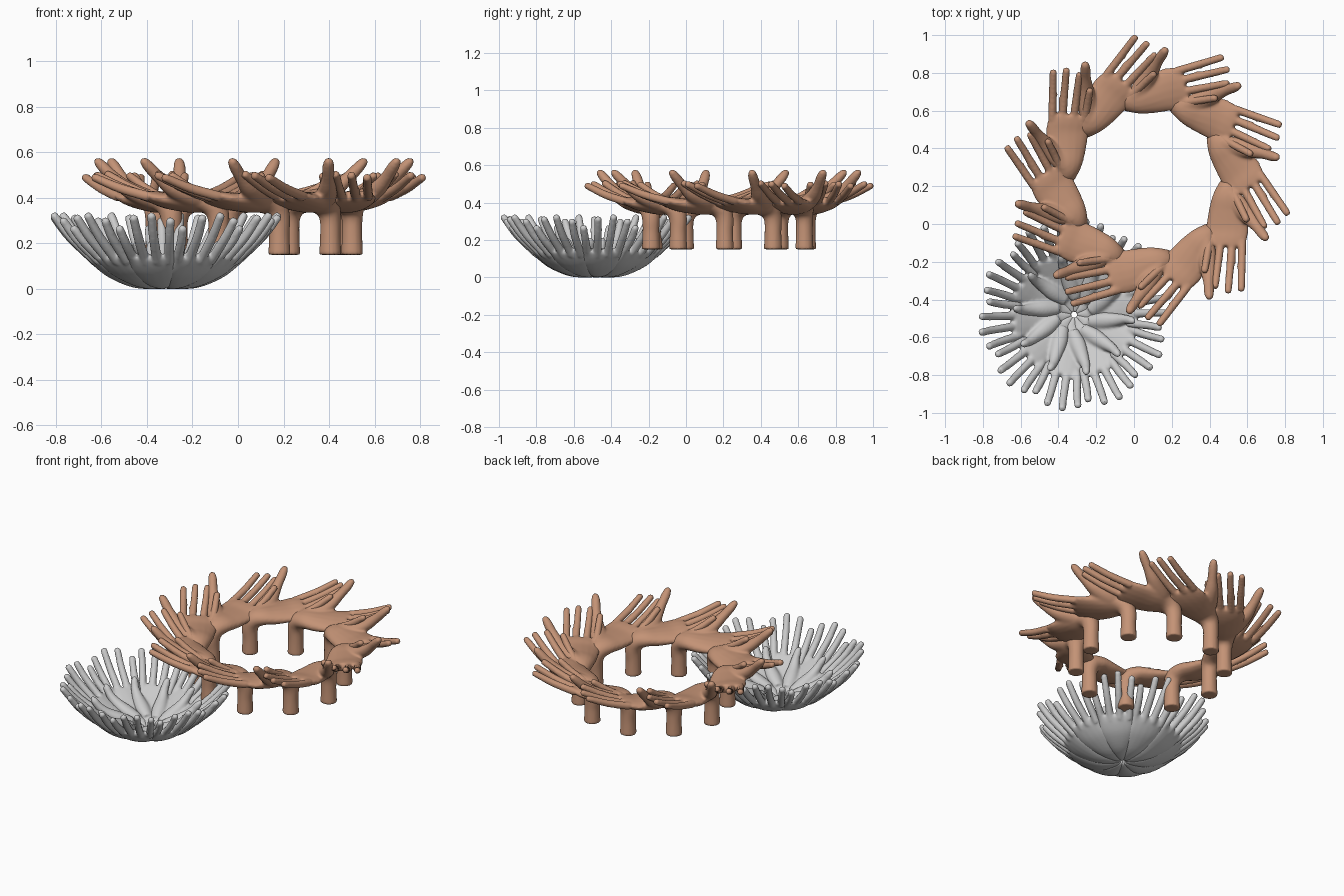
import bpy, bmesh, math
from mathutils import Vector

if "Cube" in bpy.data.objects:
    bpy.data.objects.remove(bpy.data.objects["Cube"])

SIDES = 16


def loft(bm, sections, roll=0.0):
    """Closed elliptical tube; each section is (x, y, z, half width, half thickness)."""
    # Catmull-Rom refinement of the sections
    pts, n = [], len(sections)
    for i in range(n - 1):
        p = [sections[min(max(i + k, 0), n - 1)] for k in (-1, 0, 1, 2)]
        for j in range(5):
            t = j / 5
            pts.append([0.5 * (2 * b + (c - a) * t + (2 * a - 5 * b + 4 * c - d) * t * t
                               + (3 * b - a - 3 * c + d) * t ** 3) for a, b, c, d in zip(*p)])
    pts.append(list(sections[-1]))
    rings = []
    for i, p in enumerate(pts):
        tan = (Vector(pts[min(i + 1, len(pts) - 1)][:3]) - Vector(pts[max(i - 1, 0)][:3])).normalized()
        side = Vector((0, math.cos(roll), math.sin(roll)))
        side = (side - tan * side.dot(tan)).normalized()
        up = tan.cross(side)
        ring = []
        for k in range(SIDES):
            a = 2 * math.pi * k / SIDES
            ring.append(bm.verts.new(Vector(p[:3]) + side * p[3] * math.cos(a) + up * p[4] * math.sin(a)))
        rings.append(ring)
    for a, b in zip(rings, rings[1:]):
        for k in range(SIDES):
            m = (k + 1) % SIDES
            bm.faces.new((a[k], a[m], b[m], b[k]))
    bm.faces.new(rings[0][::-1])
    bm.faces.new(rings[-1])


def finger(bm, base, mid, tip, r):
    """Slim finger with a rounded tip."""
    b, m, t = Vector(base), Vector(mid), Vector(tip)
    d = (t - m).normalized()
    loft(bm, [(*b, r * 1.05, r * 1.1), (*m, r, r), (*(t - d * r), r * .92, r * .88),
              (*(t - d * r * .3), r * .75, r * .7), (*t, r * .3, r * .3)])


def fuse(name, bm, voxel):
    """Merge the overlapping tubes into one smooth skin mesh."""
    bmesh.ops.recalc_face_normals(bm, faces=bm.faces)
    me = bpy.data.meshes.new(name + "_parts")
    bm.to_mesh(me)
    bm.free()
    ob = bpy.data.objects.new(name + "_parts", me)
    bpy.context.collection.objects.link(ob)
    rm = ob.modifiers.new("fuse", 'REMESH')
    rm.mode = 'VOXEL'
    rm.voxel_size = voxel
    sm = ob.modifiers.new("soften", 'SMOOTH')
    sm.factor, sm.iterations = 0.5, 4
    dg = bpy.context.evaluated_depsgraph_get()
    out = bpy.data.meshes.new_from_object(ob.evaluated_get(dg))
    out.name = name
    bpy.data.objects.remove(ob)
    for p in out.polygons:
        p.use_smooth = True
    return out


def place(name, me, loc, rot):
    ob = bpy.data.objects.new(name, me)
    ob.location, ob.rotation_euler = loc, (0, 0, rot)
    bpy.context.collection.objects.link(ob)


# Hand of the ring: upright forearm bending into an upturned palm
bm = bmesh.new()
loft(bm, [(.06, .008, .15, .049, .049), (.06, .008, .24, .045, .045), (.06, .008, .31, .047, .048),
          (.078, .005, .358, .06, .052), (.125, 0, .38, .08, .047), (.2, 0, .38, .10, .044),
          (.29, 0, .386, .114, .036), (.35, -.008, .398, .11, .03), (.385, -.01, .408, .095, .022)], .1)
for base_s, base_w, tip_s, tip_w, tip_z in ((.36, .08, .625, .074, .495), (.37, .026, .635, .004, .505),
                                            (.36, -.034, .61, -.066, .51), (.335, -.088, .525, -.122, .505)):
    zb = .398 + base_w * .1
    finger(bm, (base_s, base_w, zb), ((base_s + tip_s) / 2, (base_w + tip_w) / 2, (zb + tip_z) / 2 - .008),
           (tip_s, tip_w, tip_z), .0212)
# thumb with its fleshy base
loft(bm, [(.11, .01, .385, .045, .04), (.17, .06, .40, .055, .042), (.235, .12, .44, .042, .036),
          (.285, .16, .49, .029, .028), (.322, .188, .535, .027, .025), (.342, .205, .562, .02, .019),
          (.35, .212, .573, .007, .007)], .5)
ring_mesh = fuse("ring_hand", bm, .0085)
skin = bpy.data.materials.new("warm_brown")
skin.diffuse_color = (.55, .29, .18, 1)
skin.use_nodes = True
skin.node_tree.nodes["Principled BSDF"].inputs["Base Color"].default_value = skin.diffuse_color
ring_mesh.materials.append(skin)

# Hand of the bowl: wrist at the centre, palm and fingers sweeping up to the rim
bm = bmesh.new()
loft(bm, [(.014, 0, .024, .012, .014), (.06, 0, .026, .036, .023), (.14, 0, .042, .068, .032),
          (.23, 0, .08, .1, .033), (.29, 0, .118, .105, .028), (.325, 0, .146, .094, .02)])
for base_w, base_r, tip_r, tip_w, tip_z in ((.08, .3, .475, .122, .315), (.027, .31, .507, .042, .337),
                                            (-.027, .305, .497, -.042, .327), (-.078, .29, .45, -.118, .28)):
    zb = .125
    finger(bm, (base_r, base_w, zb), ((base_r + tip_r) / 2 + .014, (base_w + tip_w) / 2, (zb + tip_z) / 2),
           (tip_r, tip_w, tip_z), .0215)
# bowl thumb folded inwards
loft(bm, [(.09, .01, .05, .034, .03), (.15, .05, .078, .044, .036), (.21, .09, .115, .034, .03),
          (.25, .115, .155, .025, .024), (.28, .125, .195, .021, .02), (.295, .128, .215, .008, .008)], .3)
bowl_mesh = fuse("bowl_hand", bm, .0085)

# Ten hands around each piece
step = 2 * math.pi / 10
for i in range(10):
    a = math.radians(5) + i * step
    place(f"ring_hand_{i + 1}", ring_mesh, (.07 + .425 * math.cos(a), .23 + .425 * math.sin(a), 0),
          a - math.radians(95))
    place(f"bowl_hand_{i + 1}", bowl_mesh, (-.317, -.48, -.004), math.radians(-102) + i * step)
